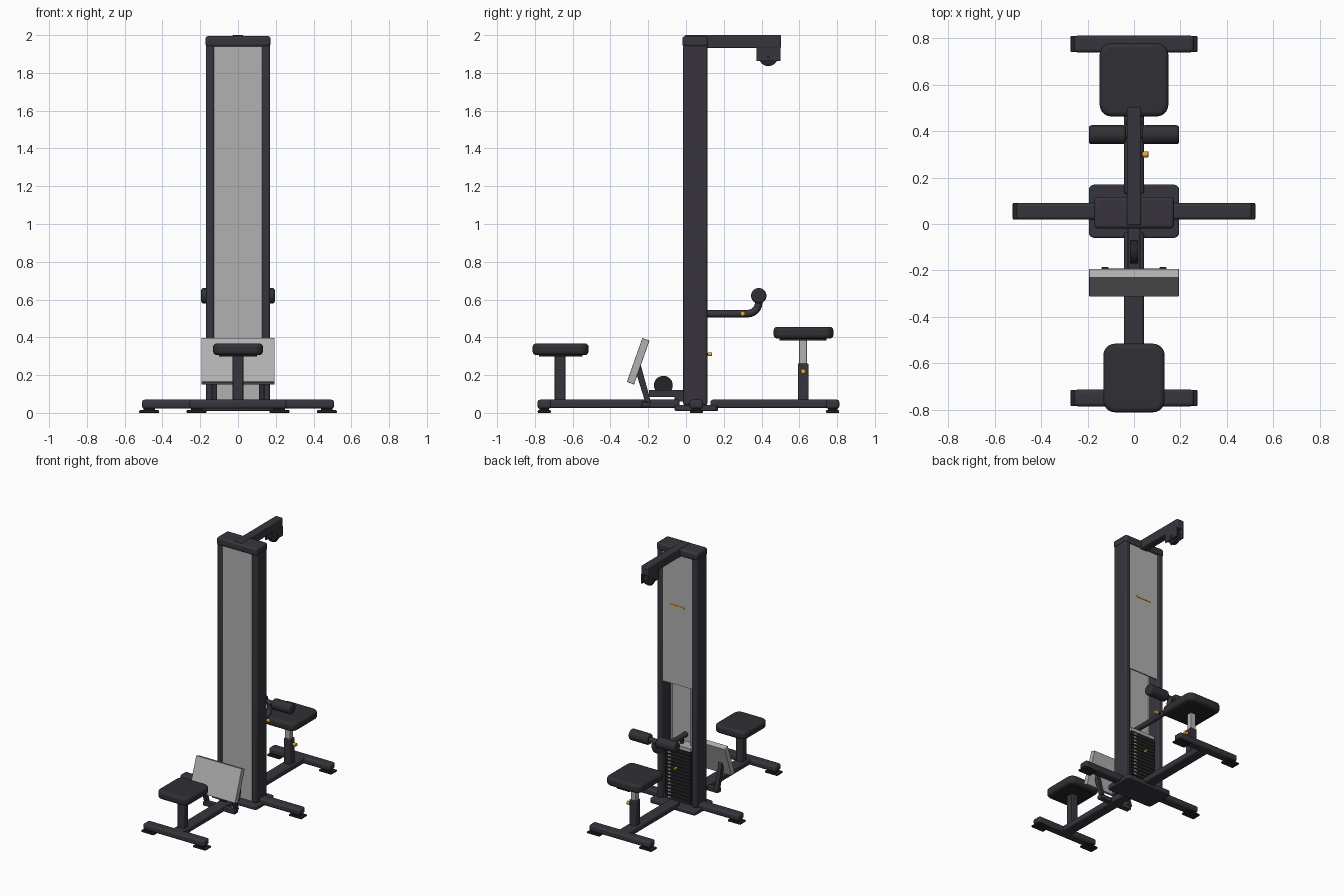
import bpy, bmesh, math
from mathutils import Vector, Matrix

if "Cube" in bpy.data.objects:
    bpy.data.objects.remove(bpy.data.objects["Cube"])


def material(name, rgb):
    m = bpy.data.materials.new(name)
    m.diffuse_color = (*rgb, 1)
    m.use_nodes = True
    m.node_tree.nodes["Principled BSDF"].inputs["Base Color"].default_value = m.diffuse_color
    return m


FRAME = material("charcoal frame", (0.038, 0.036, 0.046))
PAD = material("black padding", (0.030, 0.030, 0.036))
IRON = material("black iron", (0.018, 0.018, 0.020))
GREY = material("light grey panel", (0.44, 0.44, 0.44))
AMBER = material("amber", (0.72, 0.40, 0.03))


def finish(name, bm, mat, bevel=0.0, segs=3):
    me = bpy.data.meshes.new(name)
    bm.to_mesh(me)
    bm.free()
    ob = bpy.data.objects.new(name, me)
    bpy.context.collection.objects.link(ob)
    me.materials.append(mat)
    if bevel:
        b = ob.modifiers.new("bevel", 'BEVEL')
        b.width, b.segments, b.limit_method = bevel, segs, 'ANGLE'
    bpy.ops.object.select_all(action='DESELECT')
    ob.select_set(True)
    bpy.context.view_layer.objects.active = ob
    bpy.ops.object.shade_smooth_by_angle(angle=math.radians(35))
    return ob


def box(name, x, y, z, mat, bevel=0.0, segs=3):
    """Box from (min, max) ranges."""
    bm = bmesh.new()
    bmesh.ops.create_cube(bm, size=1)
    for v in bm.verts:
        for i, r in enumerate((x, y, z)):
            v.co[i] = (r[0] + r[1]) / 2 + v.co[i] * (r[1] - r[0])
    return finish(name, bm, mat, bevel, segs)


def rod(name, a, b, r, mat, bevel=0.0, sides=24):
    """Cylinder between two points."""
    a, b = Vector(a), Vector(b)
    bm = bmesh.new()
    rot = (b - a).to_track_quat('Z', 'Y').to_matrix().to_4x4()
    bmesh.ops.create_cone(bm, cap_ends=True, segments=sides, radius1=r, radius2=r,
                          depth=(b - a).length, matrix=Matrix.Translation((a + b) / 2) @ rot)
    return finish(name, bm, mat, bevel)


def prism(name, profile, x0, x1, mat, bevel=0.0):
    """Profile in (y, z) extruded along x."""
    bm = bmesh.new()
    f = bm.faces.new([bm.verts.new((x0, y, z)) for y, z in profile])
    new = bmesh.ops.extrude_face_region(bm, geom=[f])["geom"]
    bmesh.ops.translate(bm, vec=(x1 - x0, 0, 0), verts=[v for v in new if isinstance(v, bmesh.types.BMVert)])
    bmesh.ops.recalc_face_normals(bm, faces=bm.faces[:])
    return finish(name, bm, mat, bevel)


def cushion(name, cx, cy, z0, z1, hx, hy, mat, corner=0.05, edge=0.02):
    """Rounded-corner slab with softened rims."""
    bm = bmesh.new()
    pts = []
    for k, (sx, sy) in enumerate(((1, 1), (-1, 1), (-1, -1), (1, -1))):
        for i in range(7):
            a = math.pi / 2 * (k + i / 6)
            pts.append((cx + sx * (hx - corner) + corner * math.cos(a),
                        cy + sy * (hy - corner) + corner * math.sin(a), z0))
    f = bm.faces.new([bm.verts.new(p) for p in pts])
    new = bmesh.ops.extrude_face_region(bm, geom=[f])["geom"]
    bmesh.ops.translate(bm, vec=(0, 0, z1 - z0), verts=[v for v in new if isinstance(v, bmesh.types.BMVert)])
    bmesh.ops.recalc_face_normals(bm, faces=bm.faces[:])
    return finish(name, bm, mat, edge, 4)


# Base frame: plate, beams, cross bars and floor pads
cushion("base_plate", 0, 0.055, 0.010, 0.043, 0.195, 0.115, FRAME, 0.025, 0.008)
box("front_beam", (-0.043, 0.043), (-0.77, -0.035), (0.025, 0.070), FRAME, 0.012)
box("rear_beam", (-0.043, 0.043), (0.13, 0.78), (0.025, 0.070), FRAME, 0.012)
for name, y, hx in (("front", -0.75, 0.258), ("middle", 0.055, 0.508), ("rear", 0.776, 0.258)):
    box(name + "_cross_bar", (-hx, hx), (y - 0.036, y + 0.036), (0.022, 0.070), FRAME, 0.014)
    for s in (-1, 1):
        cx = s * (hx - 0.038)
        box(name + "_floor_pad", (cx - 0.053, cx + 0.053), (y - 0.035, y + 0.035),
            (0.0, 0.014), IRON, 0.004)
        box(name + "_pad_block", (cx - 0.03, cx + 0.03), (y - 0.025, y + 0.025),
            (0.012, 0.025), IRON)

# Tower: columns, cap, panels
for s in (-1, 1):
    xs = sorted((s * 0.125, s * 0.17))
    box("column", xs, (-0.015, 0.113), (0.04, 1.95), FRAME, 0.012)
box("tower_cap", (-0.172, 0.172), (-0.019, 0.117), (1.938, 1.995), FRAME, 0.014)
box("front_panel", (-0.127, 0.127), (-0.008, 0.002), (0.045, 1.945), GREY)
box("rear_panel", (-0.127, 0.127), (0.094, 0.104), (0.94, 1.945), GREY)
box("panel_stripe", (-0.06, 0.06), (0.103, 0.107), (1.535, 1.548), AMBER)

# Top boom with pulley
box("top_boom", (-0.03, 0.03), (-0.005, 0.503), (1.932, 2.0), FRAME, 0.006)
for s in (-1, 1):
    box("top_pulley_bracket", sorted((s * 0.02, s * 0.03)), (0.372, 0.500), (1.863, 1.935), FRAME)
rod("top_pulley", (-0.018, 0.436, 1.886), (0.018, 0.436, 1.886), 0.05, IRON, 0.004, 32)
rod("top_pulley_axle", (-0.034, 0.436, 1.886), (0.034, 0.436, 1.886), 0.01, IRON)

# Weight stack with labels, guide rods and pin
N, H = 15, 0.0265
for i in range(N):
    z = 0.05 + i * H
    box("weight_plate", (-0.105, 0.105), (0.008, 0.098), (z, z + H - 0.004), IRON)
    box("weight_label", (0.062, 0.082), (0.097, 0.100), (z + 0.006, z + 0.016), GREY)
box("weight_core", (-0.10, 0.10), (0.013, 0.093), (0.045, 0.05 + N * H), IRON)
box("top_weight_plate", (-0.105, 0.105), (0.008, 0.098), (0.45, 0.475), GREY)
rod("selector_stem", (0, 0.05, 0.47), (0, 0.05, 0.53), 0.014, IRON)
for s in (-1, 1):
    rod("guide_rod", (s * 0.085, 0.05, 0.04), (s * 0.085, 0.05, 1.94), 0.008, GREY, sides=12)
rod("selector_pin", (0, 0.095, 0.31), (0, 0.122, 0.31), 0.006, IRON, sides=12)
rod("selector_pin_knob", (0, 0.116, 0.31), (0, 0.138, 0.31), 0.010, AMBER, 0.002)

# Thigh roller arm and rollers
curve = bpy.data.curves.new("roller_arm", 'CURVE')
curve.dimensions = '3D'
curve.bevel_depth, curve.bevel_resolution, curve.use_fill_caps = 0.020, 4, True
path = [(0, 0.0, 0.525), (0, 0.32, 0.525)]
path += [(0, 0.325 + 0.06 * math.sin(a), 0.585 - 0.06 * math.cos(a))
         for a in (math.pi / 2 * i / 6 for i in range(1, 7))] + [(0, 0.385, 0.62)]
sp = curve.splines.new('POLY')
sp.points.add(len(path) - 1)
for p, co in zip(sp.points, path):
    p.co = (*co, 1)
    sp.use_smooth = True
curve.materials.append(FRAME)
bpy.context.collection.objects.link(bpy.data.objects.new("roller_arm", curve))
rod("roller_axle", (-0.19, 0.385, 0.62), (0.19, 0.385, 0.62), 0.018, FRAME)
for s in (-1, 1):
    rod("thigh_roller", (s * 0.035, 0.385, 0.62), (s * 0.195, 0.385, 0.62), 0.041, PAD, 0.012, 32)


def knob(name, y, z):
    rod(name + "_stem", (0.015, y, z), (0.042, y, z), 0.008, IRON, sides=12)
    rod(name, (0.036, y, z), (0.062, y, z), 0.014, AMBER, 0.003, 10)


knob("roller_knob", 0.30, 0.526)
knob("seat_knob", 0.62, 0.22)

# Rear seat on an adjustable post
box("rear_seat_sleeve", (-0.028, 0.028), (0.592, 0.648), (0.06, 0.262), FRAME, 0.006)
box("rear_seat_post", (-0.021, 0.021), (0.599, 0.641), (0.25, 0.39), GREY, 0.004)
cushion("rear_seat_plate", 0, 0.62, 0.383, 0.398, 0.115, 0.125, IRON, 0.03, 0.003)
cushion("rear_seat", 0, 0.622, 0.393, 0.456, 0.148, 0.158, PAD)

# Front seat on a fixed post
box("front_seat_post", (-0.028, 0.028), (-0.695, -0.639), (0.06, 0.305), FRAME, 0.006)
cushion("front_seat_plate", 0, -0.664, 0.298, 0.312, 0.10, 0.115, IRON, 0.03, 0.003)
cushion("front_seat", 0, -0.664, 0.306, 0.368, 0.132, 0.148, PAD)

# Tilted foot plate with struts
prism("foot_plate", [(-0.231, 0.397), (-0.193, 0.383), (-0.275, 0.150), (-0.313, 0.164)],
      -0.194, 0.194, GREY, 0.003)
for s in (-1, 1):
    prism("foot_plate_strut", [(-0.265, 0.215), (-0.24, 0.255), (-0.185, 0.055), (-0.215, 0.055)],
          s * 0.125 - 0.015, s * 0.125 + 0.015, FRAME, 0.003)
box("strut_cross_bar", (-0.135, 0.135), (-0.235, -0.192), (0.03, 0.062), FRAME, 0.005)

# Low pulley between two bracket plates
box("low_pulley_mount", (-0.03, 0.03), (-0.195, -0.008), (0.084, 0.092), FRAME)
box("low_pulley_support", (-0.03, 0.03), (-0.06, -0.01), (0.06, 0.090), FRAME)
for s in (-1, 1):
    box("low_pulley_bracket", sorted((s * 0.022, s * 0.03)), (-0.195, -0.008), (0.086, 0.122), FRAME)
rod("low_pulley", (-0.018, -0.12, 0.146), (0.018, -0.12, 0.146), 0.05, IRON, 0.004, 32)
